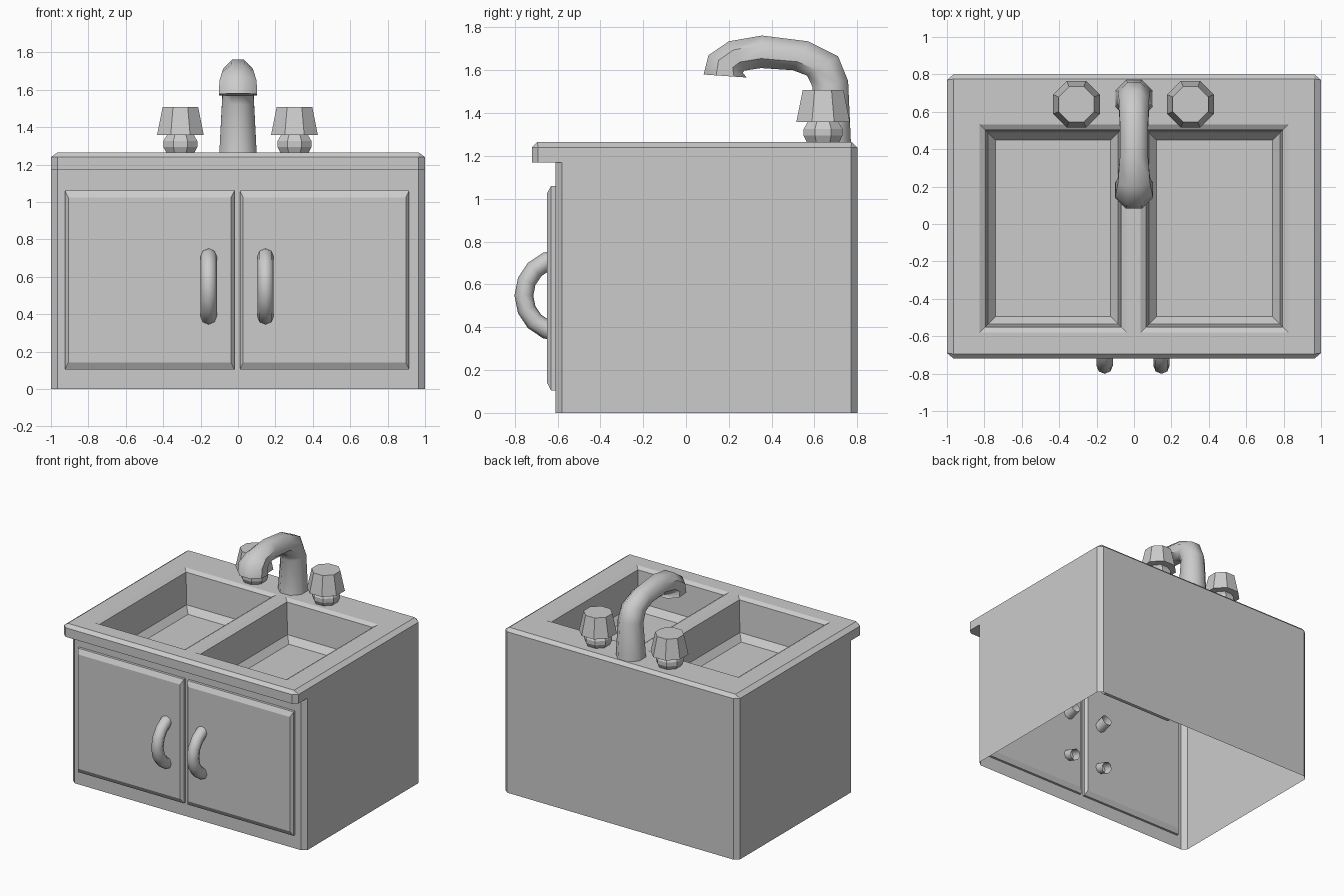
import bpy, bmesh, math

if "Cube" in bpy.data.objects:
    bpy.data.objects.remove(bpy.data.objects["Cube"])


def finish(name, bm, smooth=None):
    bmesh.ops.remove_doubles(bm, verts=bm.verts, dist=0.0005)
    bmesh.ops.recalc_face_normals(bm, faces=bm.faces)
    me = bpy.data.meshes.new(name)
    bm.to_mesh(me)
    bm.free()
    ob = bpy.data.objects.new(name, me)
    bpy.context.collection.objects.link(ob)
    if smooth:
        bpy.ops.object.select_all(action='DESELECT')
        bpy.context.view_layer.objects.active = ob
        ob.select_set(True)
        bpy.ops.object.shade_smooth_by_angle(angle=math.radians(smooth))
    return ob


def loft(bm, rings, cap_start=False, cap_end=False, only=None):
    """Join closed rings of points with quads; 'only' limits the sides made."""
    loops = [[bm.verts.new(p) for p in r] for r in rings]
    n = len(loops[0])
    for a, b in zip(loops, loops[1:]):
        for i in (range(n) if only is None else only):
            j = (i + 1) % n
            quad = [a[i], a[j], b[j], b[i]]
            if (b[i].co - b[j].co).length < 1e-4:  # side comes to a point
                quad.pop()
            bm.faces.new(quad)
    if cap_start:
        bm.faces.new(loops[0][::-1])
    if cap_end:
        bm.faces.new(loops[-1])


def outline(y0, y1, z, x=1.0, cx=0.035, cy=0.03):
    """Rectangle with cut corners; side 0 is the front."""
    return [(-x + cx, y0, z), (x - cx, y0, z), (x, y0 + cy, z), (x, y1 - cy, z),
            (x - cx, y1, z), (-x + cx, y1, z), (-x, y1 - cy, z), (-x, y0 + cy, z)]


def rect(u0, u1, v0, v1, place):
    return [place(u, v) for u, v in ((u0, v0), (u1, v0), (u1, v1), (u0, v1))]


# Cabinet: open-bottomed shell with an overhanging counter
bm = bmesh.new()
base = outline(-0.61, 0.80, 0)
under = outline(-0.61, 0.80, 1.17)
lip = outline(-0.72, 0.80, 1.17)
edge = outline(-0.72, 0.80, 1.24)
top = outline(-0.695, 0.775, 1.265, x=0.965, cx=0, cy=0)
loft(bm, [base, under])
loft(bm, [under, lip], only=(7, 0, 1))
loft(bm, [lip, edge, top])

# Counter top around two openings
us = (-0.965, -0.825, -0.04, 0.035, 0.825, 0.965)
vs = (-0.695, -0.58, 0.533, 0.775)
for i in range(5):
    for j in range(3):
        if (i, j) not in ((1, 1), (3, 1)):
            bm.faces.new([bm.verts.new(p) for p in rect(
                us[i], us[i + 1], vs[j], vs[j + 1], lambda u, v: (u, v, 1.265))])

# Basins sunk into the counter
for x0, x1 in ((-0.825, -0.04), (0.035, 0.825)):
    loft(bm, [rect(x0 + d, x1 - d, -0.58 + d, 0.533 - d, lambda u, v: (u, v, z))
              for d, z in ((0, 1.265), (0.03, 1.247), (0.045, 1.005), (0.085, 0.957))],
         cap_end=True)
finish("sink_cabinet", bm)

# Doors: bevelled slabs set through the front wall
for name, x0, x1 in (("left_door", -0.925, -0.02), ("right_door", 0.01, 0.915)):
    bm = bmesh.new()
    loft(bm, [rect(x0 + dx, x1 - dx, 0.105 + dz, 1.06 - dz, lambda u, v: (u, y, v))
              for dx, dz, y in ((0.018, 0.037, -0.572), (0, 0, -0.592),
                                (0, 0, -0.63), (0.018, 0.037, -0.65))],
         cap_start=True, cap_end=True)
    finish(name, bm)


def tube_rings(sections, n, phase=0.0, scale=1.0):
    """Rings in the yz plane from (outer point, inner point, half width)."""
    rings = []
    for (oy, oz), (iy, iz), w in sections:
        cy, cz, hy, hz = (oy + iy) / 2, (oz + iz) / 2, (oy - iy) / 2, (oz - iz) / 2
        ring = []
        for k in range(n):
            a = 2 * math.pi * k / n + phase
            c, s = math.cos(a) * scale, math.sin(a) * scale
            ring.append((s * w, cy + c * hy, cz + c * hz))
        rings.append(ring)
    return rings


FLAT = 1 / math.cos(math.pi / 8)

# Faucet: tapered eight-sided spout
spout = [((0.77, 1.262), (0.57, 1.262), 0.105),
         ((0.757, 1.55), (0.592, 1.52), 0.09),
         ((0.71, 1.665), (0.565, 1.575), 0.085),
         ((0.57, 1.735), (0.50, 1.60), 0.08),
         ((0.355, 1.762), (0.35, 1.61), 0.08),
         ((0.20, 1.735), (0.272, 1.598), 0.09),
         ((0.105, 1.67), (0.265, 1.588), 0.105),
         ((0.082, 1.58), (0.283, 1.566), 0.107)]
bm = bmesh.new()
loft(bm, tube_rings(spout, 8, math.pi / 8, FLAT), cap_end=True)
bmesh.ops.scale(bm, vec=(0.95, 1, 1), verts=bm.verts)
finish("faucet", bm, 46)

# Tap knobs: rounded stem under a tapered cap
for name, x in (("left_tap", -0.308), ("right_tap", 0.302)):
    bm = bmesh.new()
    prof = ((0.075, 1.262), (0.091, 1.295), (0.091, 1.325), (0.072, 1.358),
            (0.125, 1.358), (0.095, 1.508))
    loft(bm, [[(x + r * FLAT * math.cos((k + 0.5) * math.pi / 4),
                0.64 + r * FLAT * math.sin((k + 0.5) * math.pi / 4), z)
               for k in range(8)] for r, z in prof], cap_end=True)
    finish(name, bm)

# Door handles: bent tubes whose open ends pass through the doors
CY, CZ, R, T = -0.585, 0.548, 0.172, 0.044
arc = [((CY - (R + T) * math.sin(a), CZ + (R + T) * math.cos(a)),
        (CY - (R - T) * math.sin(a), CZ + (R - T) * math.cos(a)), T)
       for a in (math.pi * i / 8 for i in range(9))]
ends = [((-0.51, CZ + s * (R + T + 0.03)), (-0.485, CZ + s * (R - T + 0.03)), T)
        for s in (1, -1)]
for name, x in (("left_handle", -0.157), ("right_handle", 0.147)):
    bm = bmesh.new()
    loft(bm, tube_rings([ends[0]] + arc + [ends[1]], 8))
    finish(name, bm, 50).location.x = x
